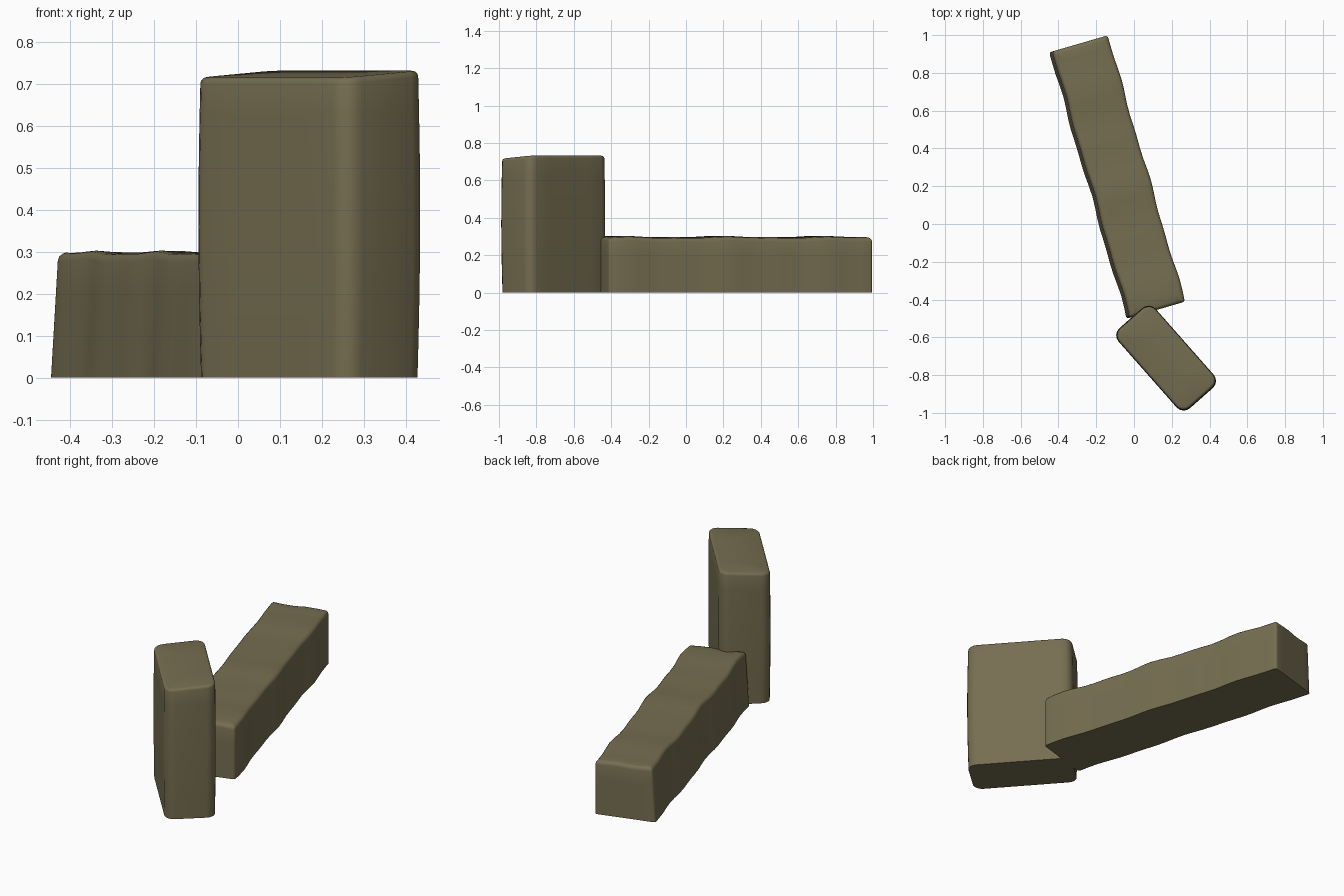
import bpy, bmesh, math
from mathutils import Matrix, Vector

cube = bpy.data.objects.get("Cube")
if cube:
    bpy.data.objects.remove(cube, do_unlink=True)

stone = bpy.data.materials.new("olive_stone")
stone.use_nodes = True
stone.diffuse_color = (0.18, 0.155, 0.082, 1)
stone.node_tree.nodes["Principled BSDF"].inputs["Base Color"].default_value = stone.diffuse_color


def stone_block(name, size, centre, angle, corner, rim, cuts, shape):
    """Rounded block standing on the ground, sliced and hand-worn by shape()."""
    length, width, height = size
    bm = bmesh.new()
    bmesh.ops.create_cube(bm, size=1, matrix=Matrix.Translation((0, 0, height / 2))
                          @ Matrix.Diagonal((length, width, height, 1)))
    # round the upright corners, then soften the top rim
    upright = [e for e in bm.edges if abs(e.verts[0].co.z - e.verts[1].co.z) > height / 2]
    bmesh.ops.bevel(bm, geom=upright, offset=corner, segments=4, profile=0.5, affect='EDGES')
    top = [e for e in bm.edges if all(v.co.z > height - 0.001 for v in e.verts)]
    bmesh.ops.bevel(bm, geom=top, offset=rim, segments=3, profile=0.5, affect='EDGES')
    # slices that let the faces undulate
    for axis, count in enumerate(cuts):
        for i in range(1, count):
            point, normal = Vector((0, 0, 0)), Vector((0, 0, 0))
            start = 0 if axis == 2 else -size[axis] / 2
            point[axis] = start + size[axis] * i / count
            normal[axis] = 1
            bmesh.ops.bisect_plane(bm, geom=bm.verts[:] + bm.edges[:] + bm.faces[:],
                                   plane_co=point, plane_no=normal)
    for v in bm.verts:
        v.co = shape(v.co.copy(), size)
    bmesh.ops.recalc_face_normals(bm, faces=bm.faces[:])
    mesh = bpy.data.meshes.new(name)
    bm.to_mesh(mesh)
    bm.free()
    mesh.materials.append(stone)
    ob = bpy.data.objects.new(name, mesh)
    ob.location = (*centre, 0)
    ob.rotation_euler.z = math.radians(angle)
    bpy.context.collection.objects.link(ob)
    bpy.ops.object.select_all(action='DESELECT')
    ob.select_set(True)
    bpy.context.view_layer.objects.active = ob
    bpy.ops.object.shade_smooth_by_angle(angle=math.radians(40))


def worn_pillar(p, size):
    # slight belly at mid height, top sloping down to one long side
    t = p.z / size[2]
    belly = 0.965 + 0.035 * math.sin(math.pi * min(1, 0.1 + 0.75 * t))
    slope = 0.07 * p.y * t
    return Vector((p.x * belly, p.y * belly, p.z + slope))


def worn_bar(p, size):
    # gentle waves along the length, sides leaning in towards the top
    t = p.z / size[2]
    wave = 0.005 * math.sin(11 * p.x + 1) + 0.003 * math.sin(23 * p.x)
    lean = 0.018 * (t - 0.5) if p.y < 0 else 0
    return Vector((p.x, p.y + lean + wave * 0.8,
                   p.z + t * (wave * 0.6 + 0.003 * math.sin(30 * p.y))))


stone_block("standing_block", (0.565, 0.262, 0.724), (0.17, -0.71), -48.6,
            0.05, 0.014, (4, 2, 8), worn_pillar)
stone_block("lying_block", (1.468, 0.313, 0.296), (-0.085, 0.25), -73.8,
            0.014, 0.02, (24, 5, 3), worn_bar)
